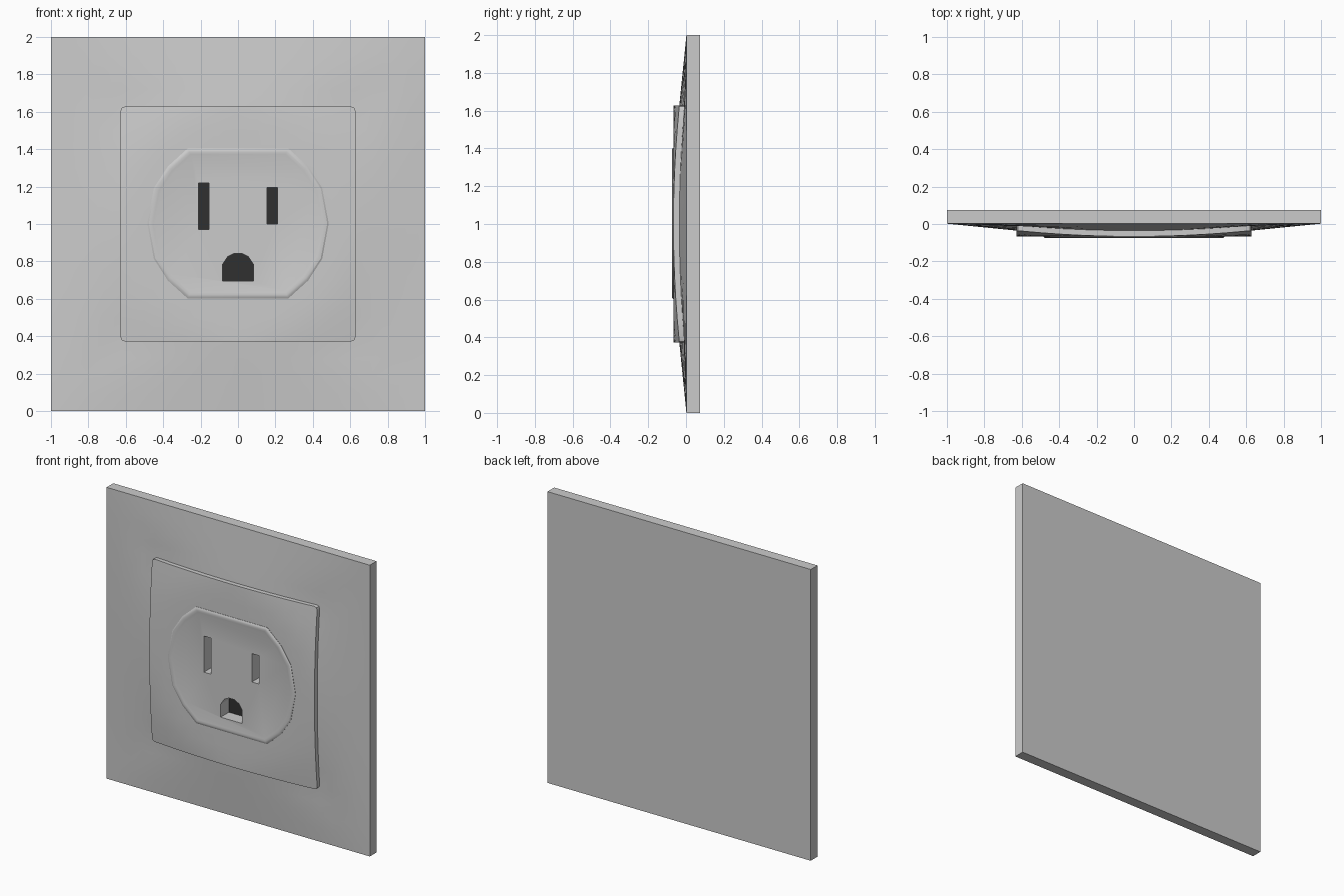
import bpy, bmesh, math

if "Cube" in bpy.data.objects:
    bpy.data.objects.remove(bpy.data.objects["Cube"])

CZ = 1.0  # height of the plate centre


def finish(name, bm, smooth=True):
    bmesh.ops.recalc_face_normals(bm, faces=bm.faces[:])
    me = bpy.data.meshes.new(name)
    bm.to_mesh(me)
    bm.free()
    ob = bpy.data.objects.new(name, me)
    bpy.context.collection.objects.link(ob)
    bpy.ops.object.select_all(action='DESELECT')
    ob.select_set(True)
    bpy.context.view_layer.objects.active = ob
    if smooth:
        bpy.ops.object.shade_smooth_by_angle(angle=math.radians(25))
    return ob


def domed_slab(name, ticks, height, back, corner=0.0):
    """Square slab whose front follows height(x, z) and whose back is flat."""
    n = len(ticks)
    bm = bmesh.new()
    layers = []
    for front in (True, False):
        g = []
        for i, x in enumerate(ticks):
            for j, z in enumerate(ticks):
                px, pz = x, z
                if i in (0, n - 1) and j in (0, n - 1):
                    px -= math.copysign(corner, x)
                    pz -= math.copysign(corner, z)
                g.append(bm.verts.new((px, -height(px, pz) if front else back, pz + CZ)))
        layers.append(g)
    for g in layers:
        for i in range(n - 1):
            for j in range(n - 1):
                a = i * n + j
                bm.faces.new((g[a], g[a + 1], g[a + n + 1], g[a + n]))
    f, b = layers
    for i in range(n - 1):
        for p, q in ((i, i + 1), (n * (n - 1) + i, n * (n - 1) + i + 1),
                     (i * n, i * n + n), (i * n + n - 1, i * n + 2 * n - 1)):
            bm.faces.new((f[p], f[q], b[q], b[p]))
    return finish(name, bm)


def loft(bm, rings):
    """Skin closed rings of points and cap both ends."""
    rs = [[bm.verts.new(p) for p in r] for r in rings]
    m = len(rs[0])
    for r, s in zip(rs, rs[1:]):
        for k in range(m):
            bm.faces.new((r[k], r[(k + 1) % m], s[(k + 1) % m], s[k]))
    bm.faces.new(rs[0])
    bm.faces.new(rs[-1])


def steps(a, b, n):
    return [a + (b - a) * i / n for i in range(n + 1)]


# wall plate: domed centre, falling straight to a flat square border
EDGE = 0.627


def plate_height(x, z):
    s = max(abs(x), abs(z))
    t = 1.0
    if s > EDGE:
        x, z = x * EDGE / s, z * EDGE / s
        t = (1 - s) / (1 - EDGE)
    return (0.063 - 0.07 * (x * x + z * z)) * t - 0.002 * (1 - t)


outer = steps(EDGE, 1, 4)[1:]
plate = domed_slab("wall_plate", [-v for v in reversed(outer)] + steps(-EDGE, EDGE, 10) + outer,
                   plate_height, 0.075)

# raised square frame with slightly rounded corners
frame = domed_slab("inner_frame", [-EDGE, -0.607] + steps(-0.5, 0.5, 10) + [0.607, EDGE],
                   lambda x, z: min(0.067, 0.098 - 0.08 * (x * x + z * z)), 0.01, 0.006)

# receptacle face with a rounded rim
quarter = [(0.27, 0.4), (0.375, 0.305), (0.45, 0.19), (0.485, 0.0)]
right = quarter + [(x, -z) for x, z in reversed(quarter[:-1])]
outline = right + [(-x, z) for x, z in reversed(right)]
rim = [(0, 0.0), (0, -0.069), (0.008, -0.074), (0.018, -0.075), (0.03, -0.0735), (0.042, -0.071)]
bm = bmesh.new()
loft(bm, [[(x * (1 - d / 0.485), y, CZ + 0.003 + z * (1 - d / 0.4)) for x, z in outline]
          for d, y in rim])
socket = finish("receptacle", bm)

# slot outlines: two blades and an arched ground hole
slots = [
    [(-0.21, 0.97), (-0.155, 0.97), (-0.155, 1.218), (-0.21, 1.218)],
    [(0.155, 1.0), (0.21, 1.0), (0.21, 1.195), (0.155, 1.195)],
    [(-0.082, 0.695), (0.082, 0.695), (0.082, 0.785), (0.055, 0.825), (0.02, 0.843),
     (-0.02, 0.843), (-0.055, 0.825), (-0.082, 0.785)],
]


def slot_prisms(name, y0, y1):
    bm = bmesh.new()
    for s in slots:
        loft(bm, [[(x, y, z) for x, z in s] for y in (y0, y1)])
    return finish(name, bm, False)


cutter = slot_prisms("slot_cutter", -0.2, 0.02)
cutter.hide_render = True
for ob in (plate, frame, socket):
    mod = ob.modifiers.new("slots", 'BOOLEAN')
    mod.object = cutter
    mod.operation = 'DIFFERENCE'
    mod.solver = 'EXACT'
    bpy.context.view_layer.objects.active = ob
    # cut before the smoothing so the slot edges stay sharp
    while ob.modifiers[0] != mod:
        bpy.ops.object.modifier_move_up(modifier=mod.name)
    bpy.ops.object.modifier_apply(modifier=mod.name)
    bpy.ops.object.select_all(action='DESELECT')
    ob.select_set(True)
    bpy.ops.object.shade_smooth_by_angle(angle=math.radians(25))
bpy.data.objects.remove(cutter)

# dark floors inside the slots
floors = slot_prisms("slot_floors", 0.018, 0.022)
dark = bpy.data.materials.new("dark_slot")
dark.diffuse_color = (0.03, 0.03, 0.03, 1)
dark.use_nodes = True
dark.node_tree.nodes["Principled BSDF"].inputs["Base Color"].default_value = dark.diffuse_color
floors.data.materials.append(dark)
